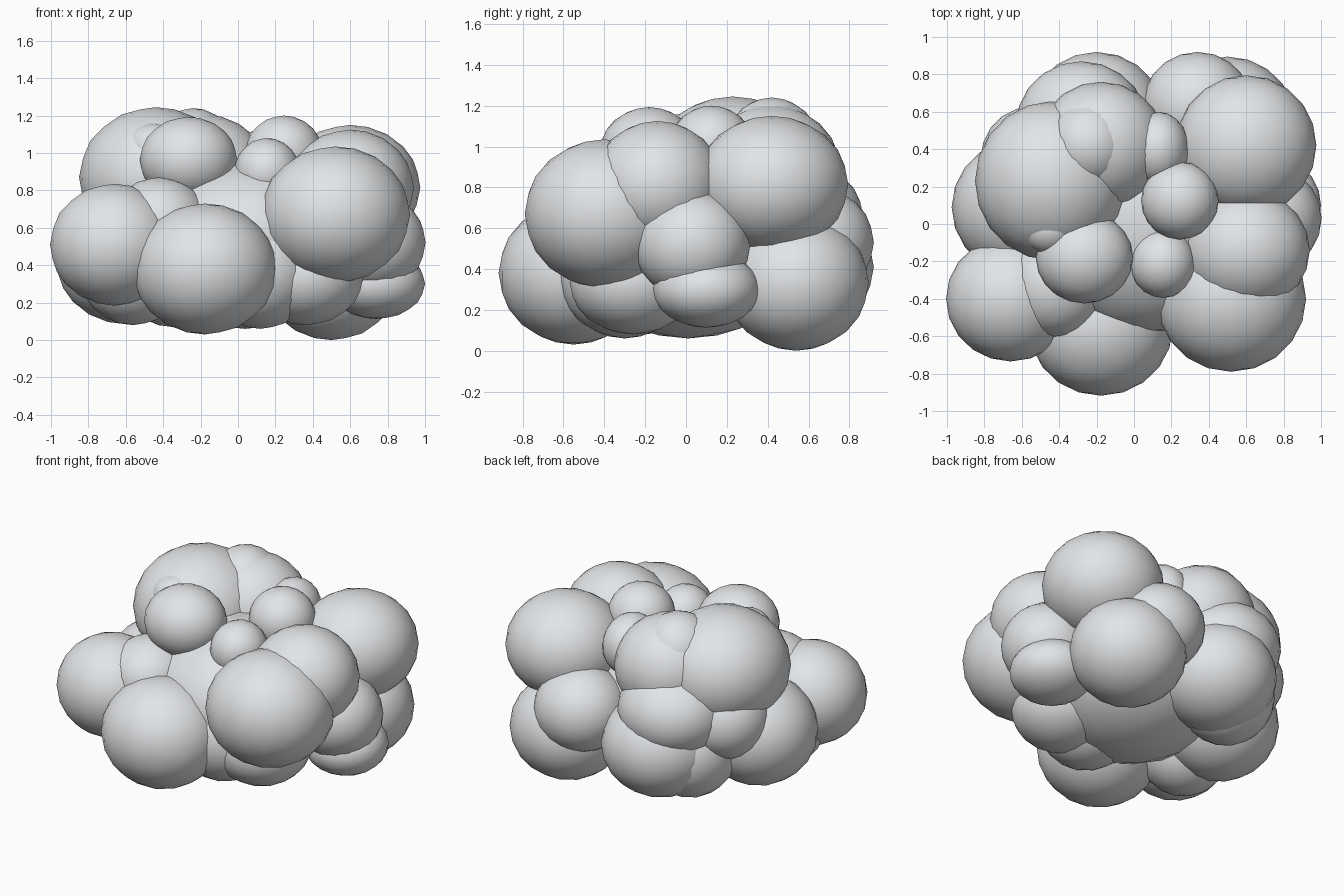
import bpy

# One flat colour for the whole cloud
grey = bpy.data.materials.new("cloud_grey")
grey.diffuse_color = (0.77, 0.79, 0.81, 1.0)


def puff(name, centre, radii):
    """Smooth ellipsoid lobe of the cloud."""
    bpy.ops.mesh.primitive_ico_sphere_add(subdivisions=3, radius=1, location=centre)
    ob = bpy.context.object
    ob.name = name
    ob.scale = radii
    bpy.ops.object.transform_apply(location=False, rotation=False, scale=True)
    bpy.ops.object.shade_smooth()
    ob.data.materials.append(grey)


# Central body
puff("core", (0.04, 0.01, 0.52), (0.60, 0.60, 0.46))

# Front lobes
puff("front_puff", (-0.177, -0.55, 0.38), (0.385, 0.368, 0.35))
puff("front_left_puff", (-0.66, -0.40, 0.51), (0.345, 0.335, 0.325))
puff("front_right_puff", (0.52, -0.40, 0.67), (0.40, 0.39, 0.365))
puff("front_left_inner_puff", (-0.42, -0.33, 0.62), (0.27, 0.275, 0.25))
puff("front_right_low_puff", (0.36, -0.26, 0.335), (0.31, 0.31, 0.255))
puff("front_bottom_puff", (0.12, -0.30, 0.37), (0.31, 0.325, 0.31))

# Right lobes
puff("right_upper_puff", (0.60, -0.14, 0.81), (0.34, 0.325, 0.315))
puff("right_middle_puff", (0.72, 0.03, 0.52), (0.283, 0.285, 0.268))
puff("right_low_puff", (0.74, 0.10, 0.30), (0.26, 0.262, 0.187))

# Back lobes
puff("back_right_upper_puff", (0.60, 0.42, 0.815), (0.375, 0.375, 0.335))
puff("back_right_low_puff", (0.50, 0.54, 0.333), (0.365, 0.355, 0.333))
puff("back_middle_puff", (0.34, 0.63, 0.53), (0.295, 0.29, 0.275))
puff("back_left_low_puff", (-0.20, 0.55, 0.41), (0.37, 0.37, 0.335))
puff("back_left_bottom_puff", (-0.35, 0.46, 0.37), (0.30, 0.30, 0.30))
puff("back_left_middle_puff", (-0.28, 0.53, 0.65), (0.35, 0.34, 0.285))

# Left lobes
puff("left_low_puff", (-0.60, 0.09, 0.435), (0.375, 0.365, 0.35))
puff("left_back_puff", (-0.54, 0.35, 0.60), (0.28, 0.28, 0.265))
puff("left_bottom_puff", (-0.56, -0.20, 0.36), (0.29, 0.28, 0.28))

# Top lobes
puff("top_left_puff", (-0.44, 0.23, 0.87), (0.41, 0.425, 0.375))
puff("top_back_puff", (-0.175, 0.42, 0.875), (0.345, 0.34, 0.33))
puff("top_back_crest", (-0.24, 0.42, 0.99), (0.235, 0.24, 0.25))
puff("top_front_puff", (-0.265, -0.18, 0.965), (0.26, 0.245, 0.228))
puff("top_left_bump", (-0.45, -0.02, 1.025), (0.15, 0.14, 0.135))
puff("top_right_puff", (0.245, 0.125, 1.00), (0.207, 0.208, 0.20))
puff("top_front_right_puff", (0.155, -0.21, 0.90), (0.175, 0.185, 0.18))
puff("top_back_right_puff", (0.13, 0.40, 0.93), (0.165, 0.20, 0.20))
